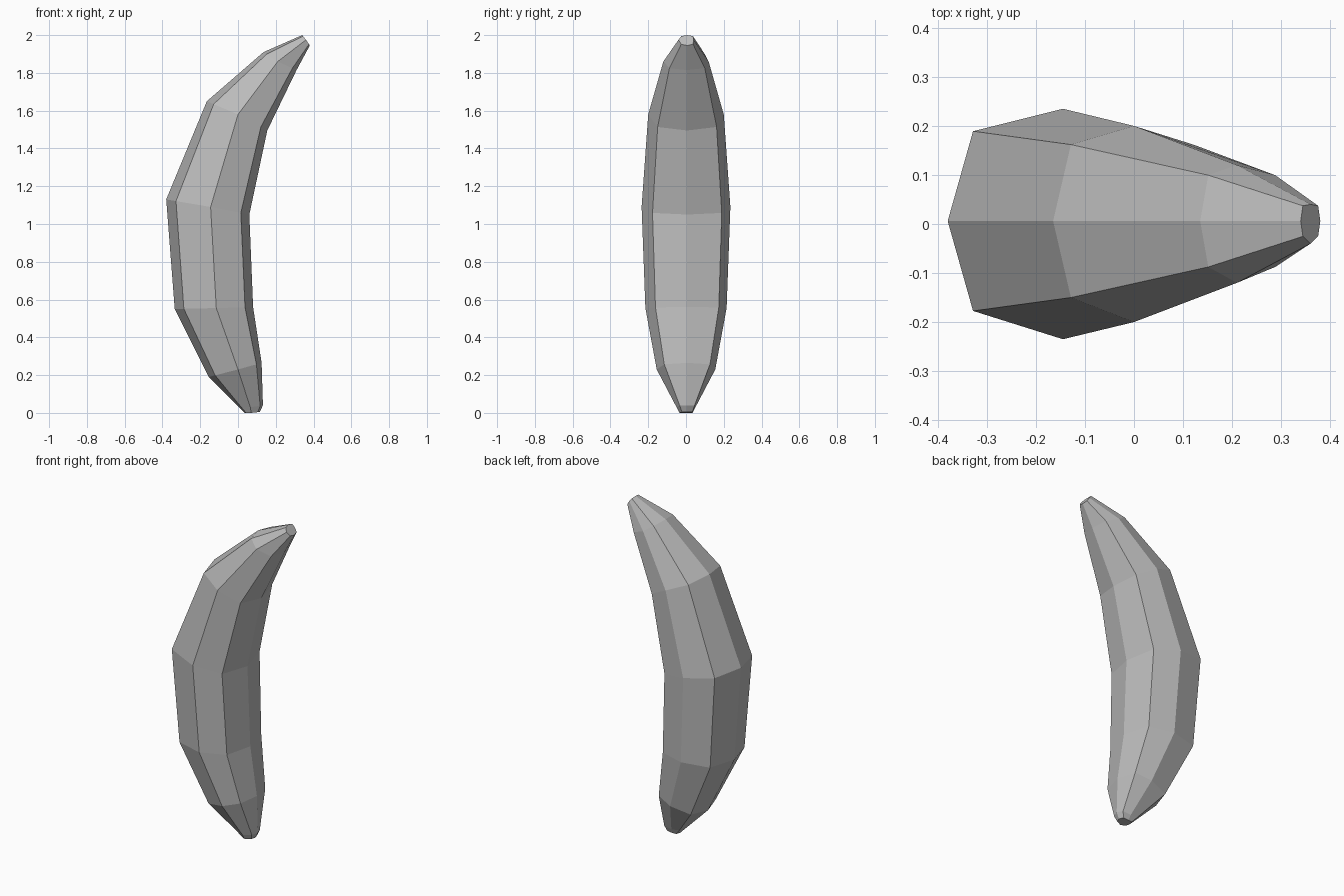
import bpy
import bmesh
from mathutils import Vector

cube = bpy.data.objects.get("Cube")
if cube:
    bpy.data.objects.remove(cube, do_unlink=True)

# One flat grey for the whole body
grey = bpy.data.materials.new("plain_grey")
grey.use_nodes = True
colour = (0.5, 0.5, 0.5, 1)
grey.diffuse_color = colour
grey.node_tree.nodes["Principled BSDF"].inputs["Base Color"].default_value = colour

# Rings from base to tip: outer (x, z), side (x, z), inner (x, z), half width
RINGS = [
    ((0.035, 0.0), (0.07, 0.0), (0.115, 0.005), 0.035),
    ((0.0, 0.035), (0.065, 0.03), (0.132, 0.04), 0.05),
    ((-0.155, 0.19), (0.0, 0.23), (0.125, 0.265), 0.155),
    ((-0.335, 0.55), (-0.115, 0.555), (0.08, 0.56), 0.215),
    ((-0.38, 1.13), (-0.145, 1.09), (0.06, 1.05), 0.235),
    ((-0.165, 1.65), (0.0, 1.58), (0.155, 1.495), 0.2),
    ((0.135, 1.91), (0.21, 1.86), (0.31, 1.815), 0.12),
    ((0.34, 2.0), (0.36, 1.975), (0.38, 1.945), 0.04),
]
CORNER = 0.78   # how far the diagonal corners reach
SHIFT = 0.006   # slight sideways offset of the ridges


def ring_points(outer, side, inner, half):
    o, s, i = Vector(outer), Vector(side), Vector(inner)
    oc, ic = s.lerp(o, CORNER), s.lerp(i, CORNER)
    w = half * CORNER
    flat = [(o, SHIFT), (oc, w + SHIFT), (s, half), (ic, w + SHIFT),
            (i, SHIFT), (ic, SHIFT - w), (s, -half), (oc, SHIFT - w)]
    return [(p.x, y, p.y) for p, y in flat]


# Curved, tapering eight-sided body with closed ends
bm = bmesh.new()
loops = [[bm.verts.new(p) for p in ring_points(*r)] for r in RINGS]
for low, high in zip(loops, loops[1:]):
    for k in range(8):
        n = (k + 1) % 8
        bm.faces.new((low[k], low[n], high[n], high[k]))
bm.faces.new(loops[0])
bm.faces.new(loops[-1])
bmesh.ops.recalc_face_normals(bm, faces=bm.faces)
mesh = bpy.data.meshes.new("curved_body")
bm.to_mesh(mesh)
bm.free()
mesh.materials.append(grey)
body = bpy.data.objects.new("curved_body", mesh)
bpy.context.collection.objects.link(body)
